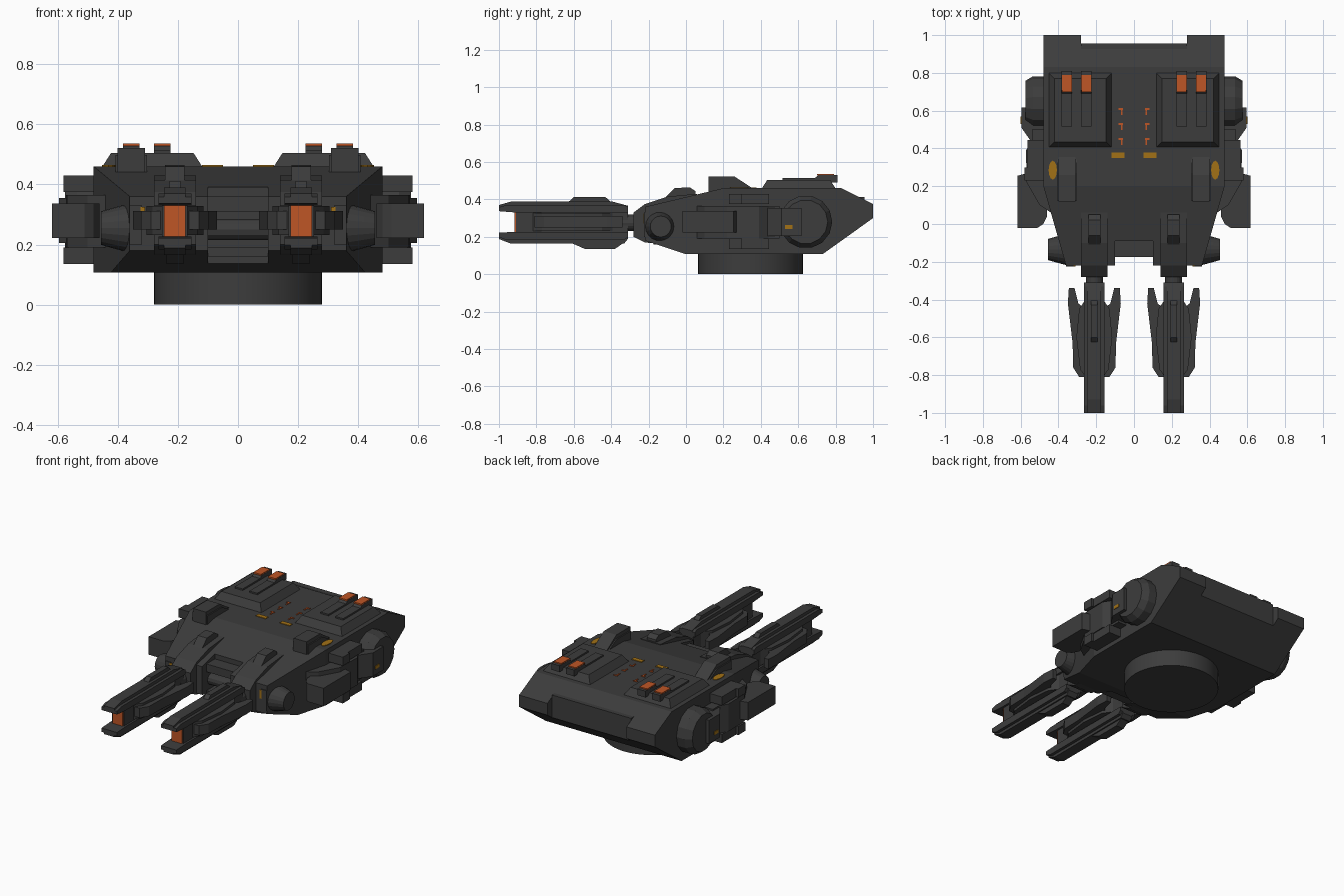
import bpy, bmesh, math


def material(name, rgb):
    m = bpy.data.materials.new(name)
    m.diffuse_color = (*rgb, 1)
    return m


GREY = material("dark_grey_armour", (0.046, 0.046, 0.046))
ORANGE = material("orange_glow", (0.52, 0.092, 0.019))
GOLD = material("gold_marking", (0.36, 0.165, 0.008))


def solid(name, a, b, mat=GREY):
    """Close two matching loops of points into a solid."""
    bm = bmesh.new()
    va, vb = [bm.verts.new(p) for p in a], [bm.verts.new(p) for p in b]
    bm.faces.new(va)
    bm.faces.new(vb[::-1])
    n = len(a)
    for i in range(n):
        j = (i + 1) % n
        bm.faces.new((va[j], va[i], vb[i], vb[j]))
    bmesh.ops.recalc_face_normals(bm, faces=bm.faces)
    me = bpy.data.meshes.new(name)
    bm.to_mesh(me)
    bm.free()
    me.materials.append(mat)
    ob = bpy.data.objects.new(name, me)
    bpy.context.collection.objects.link(ob)
    return ob


def side_prism(name, pts, cx, hw, mat=GREY):
    """Side (y, z) profile spanning cx +- hw; hw may be a function of y."""
    w = hw if callable(hw) else (lambda y: hw)
    return solid(name, [(cx - w(y), y, z) for y, z in pts],
                 [(cx + w(y), y, z) for y, z in pts], mat)


def plan_prism(name, pts, z0, z1, mat=GREY):
    return solid(name, [(x, y, z0) for x, y in pts], [(x, y, z1) for x, y in pts], mat)


def box(name, x0, x1, y0, y1, z0, z1, mat=GREY, inset=0.0):
    i = inset
    x0, x1 = min(x0, x1), max(x0, x1)
    return solid(name, [(x0, y0, z0), (x1, y0, z0), (x1, y1, z0), (x0, y1, z0)],
                 [(x0 + i, y0 + i, z1), (x1 - i, y0 + i, z1),
                  (x1 - i, y1 - i, z1), (x0 + i, y1 - i, z1)], mat)


def drum(name, axis, c, r0, r1, a, b, n=24):
    """Cylinder or frustum along x, y or z from a to b around centre c."""
    def ring(r, t):
        out = []
        for k in range(n):
            u = 2 * math.pi * k / n
            p = [c[0] + r * math.cos(u), c[1] + r * math.sin(u)]
            p.insert("xyz".index(axis), t)
            out.append(tuple(p))
        return out
    return solid(name, ring(r0, a), ring(r1, b))


def cut(ob, *dims):
    c = box("cutter", *dims)
    c.hide_render = True
    c.hide_viewport = True
    m = ob.modifiers.new("cut", 'BOOLEAN')
    m.operation = 'DIFFERENCE'
    m.solver = 'EXACT'
    m.object = c


def top_z(y):
    return min(0.46, 0.36 + (y + 0.22) * 0.238)


# Hull: straight rear with stern notch, tapered front with centre notch
rear = side_prism("hull_rear", [(0.2, 0.107), (0.73, 0.107), (1.0, 0.30), (1.0, 0.375),
                                (0.83, 0.46), (0.2, 0.46)], 0, 0.48)
cut(rear, -0.28, 0.28, 0.955, 1.1, 0.1, 0.6)
front = side_prism("hull_front", [(0.2, 0.107), (0.2, 0.46), (-0.22, 0.36), (-0.22, 0.18),
                                  (0.0, 0.107)], 0, lambda y: 0.36 + (y + 0.22) * 0.2857)
cut(front, -0.10, 0.10, -0.4, -0.09, 0.0, 0.6)
box("stern_bar", -0.28, 0.28, 0.88, 0.955, 0.36, 0.412)
box("front_upper_plate", -0.1, 0.1, -0.175, -0.08, 0.31, 0.36)
box("front_lower_plate", -0.1, 0.1, -0.175, -0.08, 0.16, 0.19)
drum("gun_cross_shaft", "x", (-0.13, 0.25), 0.035, 0.035, -0.14, 0.14, 12)

# Turret ring
ring = drum("turret_ring", "z", (0, 0.345), 0.28, 0.28, 0.0, 0.12, 48)
for f in ring.data.polygons:
    f.use_smooth = len(f.vertices) == 4

for s in (-1, 1):
    g = s * 0.21
    # Gun mantlet with sight hump
    side_prism("mantlet", [(-0.28, 0.2), (-0.28, 0.33), (-0.22, 0.375), (-0.1, 0.415),
                           (0.06, 0.43), (0.06, 0.2), (-0.12, 0.16), (-0.22, 0.17)], g, 0.07)
    side_prism("mantlet_hump", [(-0.13, 0.39), (-0.06, 0.46), (0.02, 0.465), (0.05, 0.445),
                                (0.05, 0.4)], g, 0.032)
    drum("gun_neck", "y", (g, 0.275), 0.045, 0.045, -0.34, -0.26, 16)

    # Twin-rail gun
    box("gun_core", g - 0.042, g + 0.042, -0.91, -0.31, 0.21, 0.34)
    side_prism("upper_rail", [(-1.0, 0.337), (-1.0, 0.358), (-0.96, 0.37), (-0.33, 0.37),
                              (-0.31, 0.36), (-0.31, 0.33), (-0.91, 0.33)], g, 0.055)
    side_prism("upper_rail_cap", [(-1.0, 0.355), (-1.0, 0.37), (-0.93, 0.39), (-0.4, 0.39),
                                  (-0.31, 0.366), (-0.31, 0.355)], g, 0.036)
    side_prism("upper_rail_ridge", [(-0.63, 0.385), (-0.6, 0.412), (-0.43, 0.412),
                                    (-0.4, 0.385)], g, 0.018)
    side_prism("lower_rail", [(-1.0, 0.222), (-1.0, 0.198), (-0.96, 0.183), (-0.33, 0.183),
                              (-0.31, 0.2), (-0.31, 0.225), (-0.91, 0.227)], g, 0.055)
    side_prism("lower_rail_cap", [(-1.0, 0.2), (-1.0, 0.188), (-0.94, 0.165), (-0.33, 0.165),
                                  (-0.31, 0.19), (-0.31, 0.2)], g, 0.036)
    side_prism("lower_rail_ridge", [(-0.62, 0.17), (-0.54, 0.135), (-0.38, 0.135),
                                    (-0.33, 0.17)], g, 0.028)
    box("muzzle_glow", g - 0.036, g + 0.036, -0.918, -0.909, 0.226, 0.333, ORANGE)
    for t in (-1, 1):
        wing = [(0.04, -0.81), (0.08, -0.81), (0.112, -0.76), (0.115, -0.63), (0.14, -0.42),
                (0.135, -0.34), (0.105, -0.34), (0.085, -0.42), (0.04, -0.46)]
        plan_prism("gun_wing", [(g + t * x, y) for x, y in wing], 0.25, 0.312)
        core = [(0.04, -0.82), (0.075, -0.77), (0.095, -0.6), (0.08, -0.45), (0.04, -0.39)]
        plan_prism("gun_wing_root", [(g + t * x, y) for x, y in core], 0.232, 0.328)

    # Trunnion caps beside the guns
    drum("trunnion_cap", "x", (-0.135, 0.255), 0.085, 0.066, s * 0.35, s * 0.42, 20)
    drum("trunnion_end", "x", (-0.135, 0.255), 0.066, 0.056, s * 0.42, s * 0.455, 20)
    box("front_marking", s * 0.31, s * 0.325, -0.226, -0.219, 0.27, 0.325, GOLD)
    box("front_cheek", s * 0.32, s * 0.36, -0.225, -0.1, 0.2, 0.33)

    # Rear side drum with raised hub
    drum("side_drum", "x", (0.64, 0.28), 0.142, 0.142, s * 0.47, s * 0.535, 14)
    drum("side_drum_bevel", "x", (0.64, 0.28), 0.142, 0.118, s * 0.535, s * 0.575, 14)

    # Side weapon pod, its bracket and guard blocks
    pod = [(0.46, 0.04), (0.48, -0.0), (0.51, -0.02), (0.618, -0.02), (0.618, 0.255),
           (0.565, 0.27), (0.565, 0.32), (0.46, 0.32)]
    plan_prism("side_pod", [(s * x, y) for x, y in pod], 0.222, 0.337)
    bracket = [(0.44, 0.06), (0.5, 0.1), (0.568, 0.22), (0.572, 0.39), (0.54, 0.44),
               (0.54, 0.5), (0.47, 0.5)]
    plan_prism("pod_bracket", [(s * x, y) for x, y in bracket], 0.19, 0.365)
    link = [(0.46, 0.42), (0.54, 0.43), (0.596, 0.51), (0.596, 0.618), (0.46, 0.618)]
    plan_prism("pod_rear_link", [(s * x, y) for x, y in link], 0.205, 0.355)
    box("side_marking", s * 0.594, s * 0.6, 0.53, 0.57, 0.243, 0.263, GOLD)
    for z in (0.135, 0.375):
        box("guard_block", s * 0.46, s * 0.58, 0.23, 0.30, z, z + 0.055)
        box("guard_block_rear", s * 0.46, s * 0.565, 0.30, 0.445, z, z + 0.055)

    # Roof launcher pods with raised strips and orange caps
    box("launcher_pod", s * 0.113, s * 0.457, 0.40, 0.805, 0.45, 0.505, GREY, 0.035)
    for x in (0.252, 0.355):
        cx = s * x
        side_prism("launcher_strip", [(0.515, 0.49), (0.515, 0.515), (0.69, 0.515),
                                      (0.71, 0.53), (0.81, 0.53), (0.81, 0.49)], cx, 0.028)
        box("launcher_cap", cx - 0.027, cx + 0.027, 0.70, 0.79, 0.528, 0.537, ORANGE)

    # Roof sensor box
    side_prism("roof_box", [(0.12, 0.42), (0.12, 0.522), (0.26, 0.522), (0.355, 0.46),
                            (0.355, 0.42)], s * 0.355, 0.045)
    side_prism("roof_box_skirt", [(0.125, 0.42), (0.125, 0.498), (0.27, 0.498), (0.35, 0.455),
                                  (0.35, 0.42)], s * 0.355, 0.053)

    # Painted roof details: oval patch, bar and small hatch ticks
    oval = [(s * 0.43 + 0.022 * math.cos(k * math.pi / 6), 0.285 + 0.05 * math.sin(k * math.pi / 6))
            for k in range(12)]
    plan_prism("oval_patch", oval, 0.457, 0.464, GOLD)
    box("roof_bar", s * 0.05, s * 0.12, 0.35, 0.378, 0.457, 0.464, GOLD)
    for y in (0.44, 0.52, 0.60):
        box("roof_tick", s * 0.057, s * 0.082, y + 0.004, y + 0.014, 0.457, 0.464, ORANGE)
        box("roof_tick_stem", s * 0.06, s * 0.068, y - 0.022, y + 0.004, 0.457, 0.464, ORANGE)
